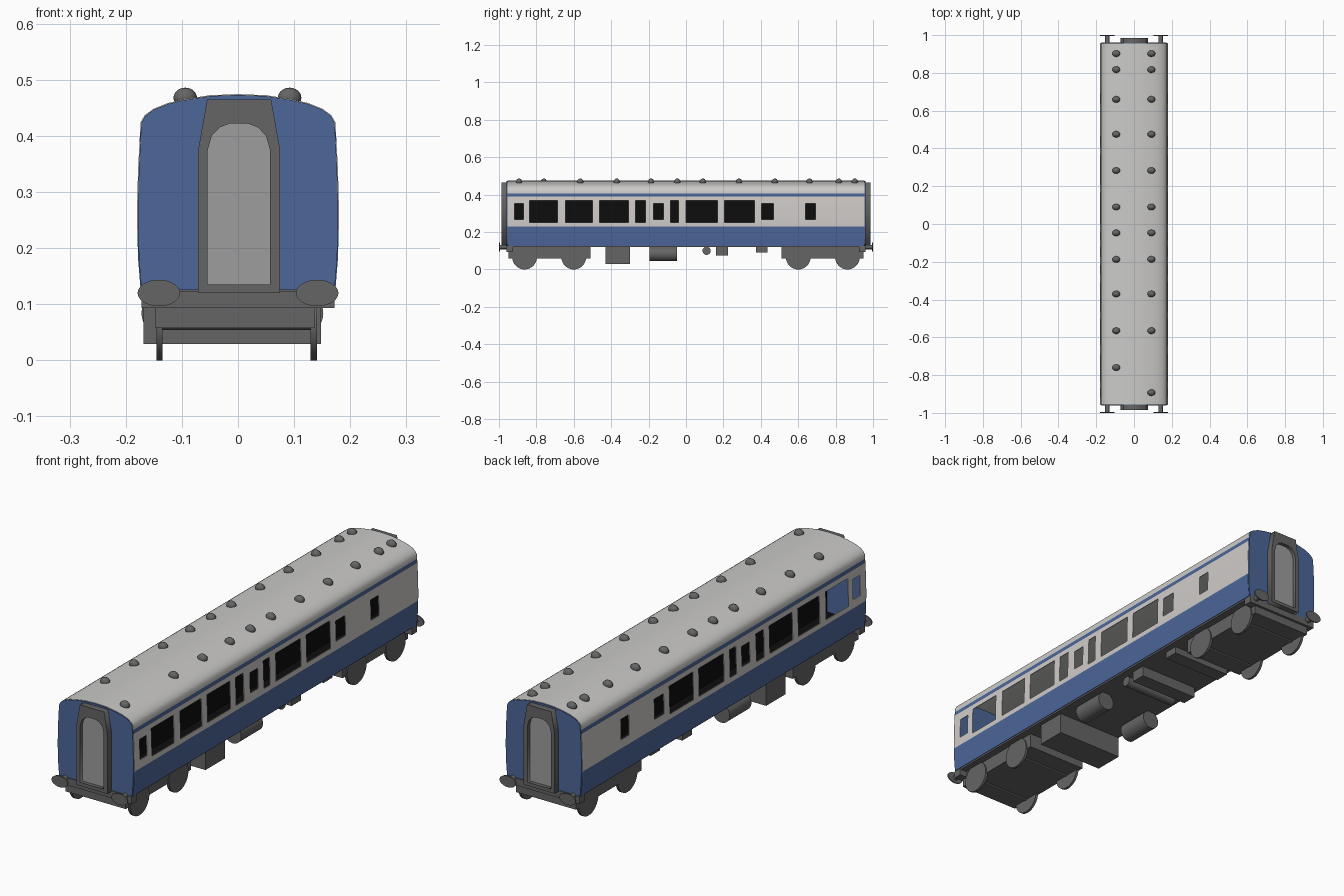
import bpy, bmesh, math
from mathutils import Matrix

if "Cube" in bpy.data.objects:
    bpy.data.objects.remove(bpy.data.objects["Cube"])


def material(name, rgb):
    m = bpy.data.materials.new(name)
    m.diffuse_color = (*rgb, 1)
    m.use_nodes = True
    m.node_tree.nodes["Principled BSDF"].inputs["Base Color"].default_value = m.diffuse_color
    return m


BLUE = material("coach_blue", (0.072, 0.135, 0.32))
WHITE = material("off_white", (0.63, 0.6, 0.585))
ROOF = material("roof_grey", (0.6, 0.595, 0.58))
DARK = material("dark_grey", (0.13, 0.13, 0.13))
DOOR = material("door_grey", (0.34, 0.34, 0.34))
BLACK = material("interior_black", (0.004, 0.004, 0.004))


def finish(name, bm, mats, smooth=True, thickness=0):
    """Turn a bmesh into an object, optionally thickened and smoothed."""
    bmesh.ops.recalc_face_normals(bm, faces=bm.faces)
    me = bpy.data.meshes.new(name)
    bm.to_mesh(me)
    bm.free()
    for m in mats:
        me.materials.append(m)
    ob = bpy.data.objects.new(name, me)
    bpy.context.collection.objects.link(ob)
    bpy.ops.object.select_all(action='DESELECT')
    bpy.context.view_layer.objects.active = ob
    ob.select_set(True)
    if thickness:
        mod = ob.modifiers.new("shell", 'SOLIDIFY')
        mod.thickness, mod.offset = thickness, 0
        bpy.ops.object.modifier_apply(modifier="shell")
    if smooth:
        bpy.ops.object.shade_smooth_by_angle(angle=math.radians(35))
    return ob


def box(name, x0, x1, y0, y1, z0, z1, mat):
    bm = bmesh.new()
    bmesh.ops.create_cube(bm, size=1)
    for v in bm.verts:
        v.co = ((x0 + x1) / 2 + v.co.x * (x1 - x0), (y0 + y1) / 2 + v.co.y * (y1 - y0),
                (z0 + z1) / 2 + v.co.z * (z1 - z0))
    return finish(name, bm, [mat], False)


def cylinder(name, center, axis, r, length, mat, squash=1, n=32):
    bm = bmesh.new()
    bmesh.ops.create_cone(bm, cap_ends=True, segments=n, radius1=r, radius2=r, depth=length)
    rot = Matrix.Rotation(math.pi / 2, 4, 'Y' if axis == 'X' else 'X')
    bmesh.ops.transform(bm, matrix=Matrix.Translation(center) @ Matrix.Diagonal((1, 1, squash, 1)) @ rot,
                        verts=bm.verts)
    return finish(name, bm, [mat])


def plate(name, outline, y0, y1, mat, hole=None):
    """Extrude an x-z outline from y0 to y1, with an optional hole."""
    cu = bpy.data.curves.new(name, 'CURVE')
    cu.dimensions, cu.fill_mode, cu.extrude = '2D', 'BOTH', abs(y1 - y0) / 2
    for pts in [outline] + ([hole] if hole else []):
        sp = cu.splines.new('POLY')
        sp.points.add(len(pts) - 1)
        for p, (x, z) in zip(sp.points, pts):
            p.co = (x, z, 0, 1)
        sp.use_cyclic_u = True
    ob = bpy.data.objects.new(name, cu)
    bpy.context.collection.objects.link(ob)
    ob.location = (0, (y0 + y1) / 2, 0)
    ob.rotation_euler = (math.pi / 2, 0, 0)
    cu.materials.append(mat)
    bpy.ops.object.select_all(action='DESELECT')
    bpy.context.view_layer.objects.active = ob
    ob.select_set(True)
    bpy.ops.object.convert(target='MESH')


# Body cross-section, right half from sill to roof centre
half = [(0.172, 0.125), (0.1765, 0.18), (0.178, 0.23), (0.1785, 0.251), (0.1785, 0.267), (0.1775, 0.31),
        (0.176, 0.353), (0.175, 0.369), (0.174, 0.39), (0.173, 0.407), (0.172, 0.424), (0.165, 0.436),
        (0.15, 0.447), (0.125, 0.457), (0.095, 0.464), (0.05, 0.471), (0, 0.473)]
section = half + [(-x, z) for x, z in half[-2::-1]]

# Window spans along the coach: tall ones and short ones
tall = [(-0.837, -0.687), (-0.644, -0.5), (-0.462, -0.307), (-0.27, -0.217), (-0.083, -0.04),
        (0, 0.168), (0.206, 0.366)]
short = [(-0.917, -0.869), (-0.174, -0.12), (0.404, 0.468), (0.639, 0.693)]
END = 0.955


def is_window(y, z):
    return (any(a < y < b for a, b in tall) and 0.251 < z < 0.369) or \
           (any(a < y < b for a, b in short) and 0.267 < z < 0.353)


# Body shell with open windows, coloured by height
cuts = sorted([-END, END] + [v for span in tall + short for v in span])
bm = bmesh.new()
rings = [[bm.verts.new((x, y, z)) for x, z in section] for y in cuts]
for i in range(len(cuts) - 1):
    for j in range(len(section) - 1):
        y = (cuts[i] + cuts[i + 1]) / 2
        z = (section[j][1] + section[j + 1][1]) / 2
        if is_window(y, z):
            continue
        f = bm.faces.new((rings[i][j], rings[i + 1][j], rings[i + 1][j + 1], rings[i][j + 1]))
        f.material_index = 0 if z < 0.23 or 0.39 < z < 0.407 else 1 if z < 0.39 else 2
finish("body_shell", bm, [BLUE, WHITE, ROOF], True, 0.003)

# Floor, underframe and dark interior partition
box("underframe", -0.168, 0.168, -0.95, 0.95, 0.12, 0.132, DARK)
box("interior_floor", -0.168, 0.168, -0.945, 0.945, 0.133, 0.139, BLACK)
box("interior_partition", -0.003, 0.003, -0.945, 0.945, 0.139, 0.385, BLACK)

# Gangway outlines
frame = [(-0.071, 0.12), (0.075, 0.12), (0.075, 0.375), (0.059, 0.465), (-0.055, 0.465), (-0.071, 0.375)]
arch = [(-0.054, 0.135), (0.057, 0.135), (0.057, 0.375), (0.05, 0.4), (0.036, 0.415), (0.018, 0.422),
        (-0.015, 0.422), (-0.033, 0.415), (-0.047, 0.4), (-0.054, 0.375)]

for s, end in ((-1, "front"), (1, "back")):
    # Blue end wall, gangway frame and recessed door
    plate(end + "_end_wall", section, s * 0.951, s * 0.959, BLUE)
    plate(end + "_gangway", frame, s * 0.957, s * 0.986, DARK, arch)
    plate(end + "_gangway_door", arch, s * 0.957, s * 0.97, DOOR)
    # Buffer beam and oval buffers
    box(end + "_buffer_beam", -0.172, 0.172, *sorted((s * 0.925, s * 0.961)), 0.093, 0.124, DARK)
    for x in (-0.141, 0.141):
        cylinder(end + "_buffer_shaft", (x, s * 0.975, 0.12), 'Y', 0.012, 0.04, DARK, 1, 16)
        cylinder(end + "_buffer_head", (x, s * 0.997, 0.12), 'Y', 0.038, 0.006, DARK, 0.62)
    # Bogie with two axles
    box(end + "_bogie", -0.147, 0.136, *sorted((s * 0.51, s * 0.95)), 0.058, 0.121, DARK)
    for y in (0.6, 0.863):
        cylinder(end + "_axle", (0, s * y, 0.066), 'X', 0.012, 0.27, DARK, 1, 12)
        for x in (-0.143, 0.132):
            cylinder(end + "_wheel", (x + 0.003, s * y, 0.066), 'X', 0.066, 0.011, DARK)

# Underfloor equipment
box("battery_box", -0.168, 0.148, -0.43, -0.3, 0.029, 0.122, DARK)
for x in (-0.132, 0.112):
    cylinder("air_tank", (x, -0.122, 0.084), 'Y', 0.04, 0.147, DARK)
cylinder("brake_cylinder", (0.01, 0.11, 0.1), 'X', 0.022, 0.25, DARK)
box("equipment_box_middle", -0.14, 0.14, 0.16, 0.225, 0.074, 0.122, DARK)
box("equipment_box_rear", -0.14, 0.14, 0.375, 0.437, 0.09, 0.122, DARK)

# Roof ventilators
shared = [0.902, 0.817, 0.66, 0.475, 0.283, 0.09, -0.047, -0.187, -0.37, -0.565]
for x, ys in ((-0.094, shared + [-0.76]), (0.092, shared + [-0.893])):
    for y in ys:
        bm = bmesh.new()
        bmesh.ops.create_uvsphere(bm, u_segments=16, v_segments=10, radius=1)
        bmesh.ops.transform(bm, matrix=Matrix.Translation((x, y, 0.468)) @ Matrix.Diagonal((0.021, 0.017, 0.018, 1)),
                            verts=bm.verts)
        finish("roof_vent", bm, [DARK])
